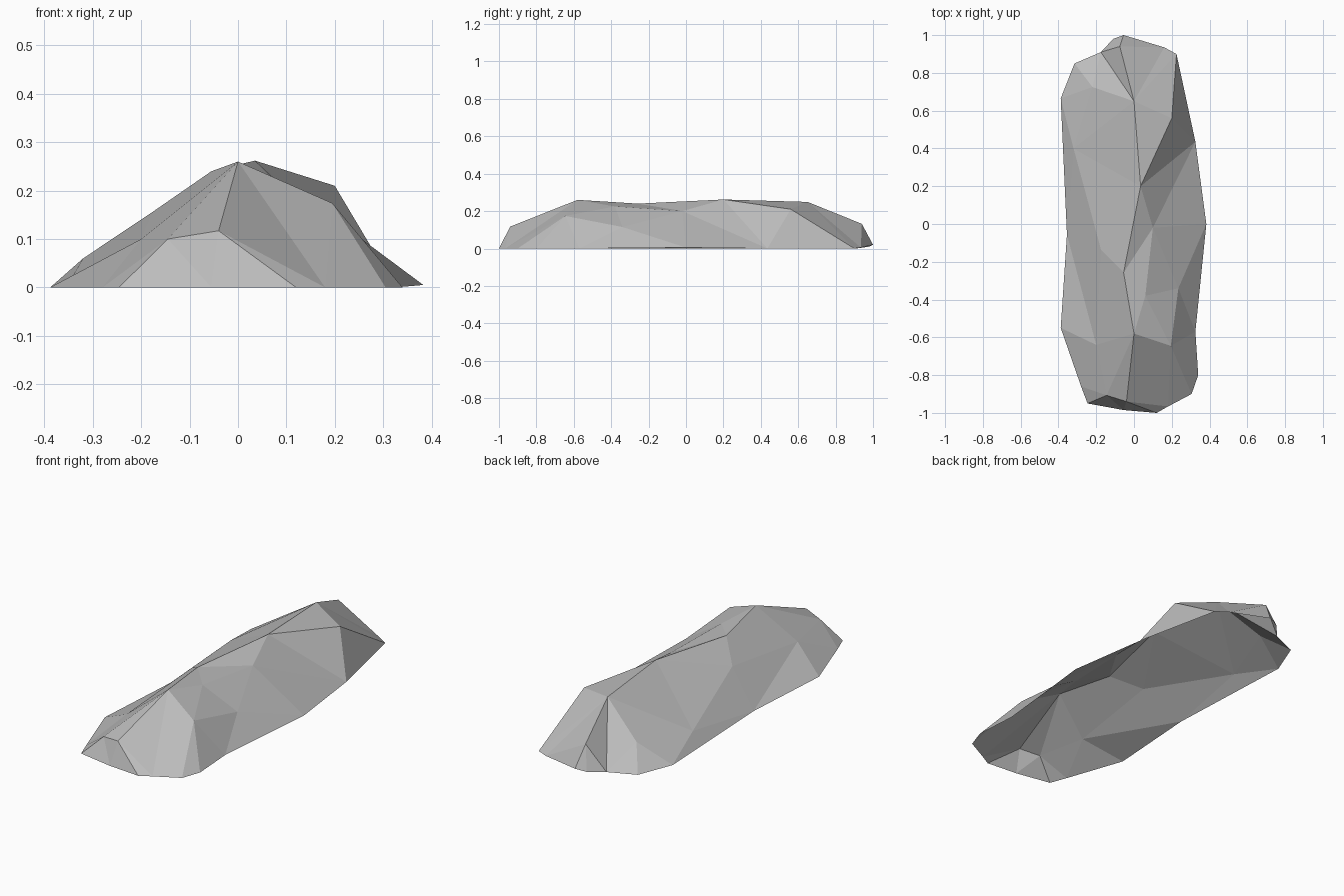
import bpy
from mathutils import Vector
from mathutils.geometry import delaunay_2d_cdt

cube = bpy.data.objects.get("Cube")
if cube:
    bpy.data.objects.remove(cube, do_unlink=True)

# Ground outline of the rock, counter-clockwise from the front
outline = {
    "front_right": (-.246, -.95, 0),
    "front_mid": (-.055, -.985, 0),
    "front_tip": (.12, -1, 0),
    "front_left": (.18, -.966, 0),
    "left_corner": (.305, -.9, 0),
    "left_front": (.34, -.8, 0),
    "left_waist": (.325, -.57, 0),
    "left_mid": (.383, 0, .005),
    "left_rear": (.325, .435, 0),
    "back_left": (.225, .9, 0),
    "back_mid": (.16, .935, .005),
    "back_tip": (-.055, 1, .02),
    "back_notch": (-.11, .98, .01),
    "back_right": (-.175, .91, 0),
    "right_corner": (-.315, .85, 0),
    "right_rear": (-.388, .665, 0),
    "right_waist": (-.355, -.055, 0),
    "right_front": (-.388, -.55, 0),
    "right_nose": (-.28, -.86, 0),
}

# Raised corners: crest, both ends and the two flanks
raised = {
    "crest_front": (0, -.58, .26),
    "crest_dip": (-.055, -.257, .24),
    "crest_peak": (.035, .2, .262),
    "crest_rear": (0, .65, .249),
    "nose_right": (-.145, -.907, .1),
    "nose_left": (-.04, -.94, .117),
    "tail_left": (.2, .56, .21),
    "tail_top": (-.075, .94, .132),
    "flank_right_front": (-.2, -.64, .1),
    "flank_right_mid": (-.175, -.135, .157),
    "flank_right_low": (-.32, .4, .06),
    "flank_right_rear": (-.22, .725, .1),
    "flank_left_front": (.195, -.645, .174),
    "flank_left_low": (.235, -.34, .115),
    "flank_left_high": (.06, -.38, .225),
    "flank_left_mid": (.1, -.02, .2),
}

# Creases: chains of corners joined by sharp edges
creases = [
    "nose_left crest_front crest_dip crest_peak crest_rear tail_top back_tip",
    "front_right nose_right nose_left front_left crest_front nose_right",
    "crest_front flank_right_front right_front",
    "right_nose flank_right_front right_waist flank_right_mid",
    "flank_right_front flank_right_mid crest_dip",
    "right_waist flank_right_low flank_right_rear right_corner",
    "right_rear flank_right_low flank_right_mid",
    "flank_right_rear crest_rear back_right tail_top",
    "crest_rear tail_left back_left",
    "left_rear crest_peak tail_left left_rear",
    "crest_peak flank_left_mid left_mid flank_left_low flank_left_mid",
    "flank_left_mid flank_left_high crest_front flank_left_front",
    "crest_dip flank_left_high flank_left_front flank_left_low left_waist",
    "left_corner flank_left_front left_front",
    "left_rear flank_left_mid",
]

corners = outline | raised
names = list(corners)
points = [Vector(p) for p in corners.values()]
count = len(outline)
edges = [(i, (i + 1) % count) for i in range(count)]
for crease in creases:
    chain = [names.index(n) for n in crease.split()]
    edges += list(zip(chain, chain[1:]))

# Triangulate the plan inside the outline, then lift it to its heights
flat, _, faces, origins, _, _ = delaunay_2d_cdt(
    [p.xy for p in points], edges, [], 1, 1e-5)
lifted = [points[o[0]] if o else Vector((v.x, v.y, .15))
          for v, o in zip(flat, origins)]

mesh = bpy.data.meshes.new("rock")
mesh.from_pydata(lifted, [], faces)
mesh.update()
rock = bpy.data.objects.new("rock", mesh)
bpy.context.collection.objects.link(rock)

# Plain grey stone
stone = bpy.data.materials.new("grey_stone")
stone.use_nodes = True
grey = (.5, .5, .5, 1)
stone.diffuse_color = grey
stone.node_tree.nodes["Principled BSDF"].inputs["Base Color"].default_value = grey
mesh.materials.append(stone)
